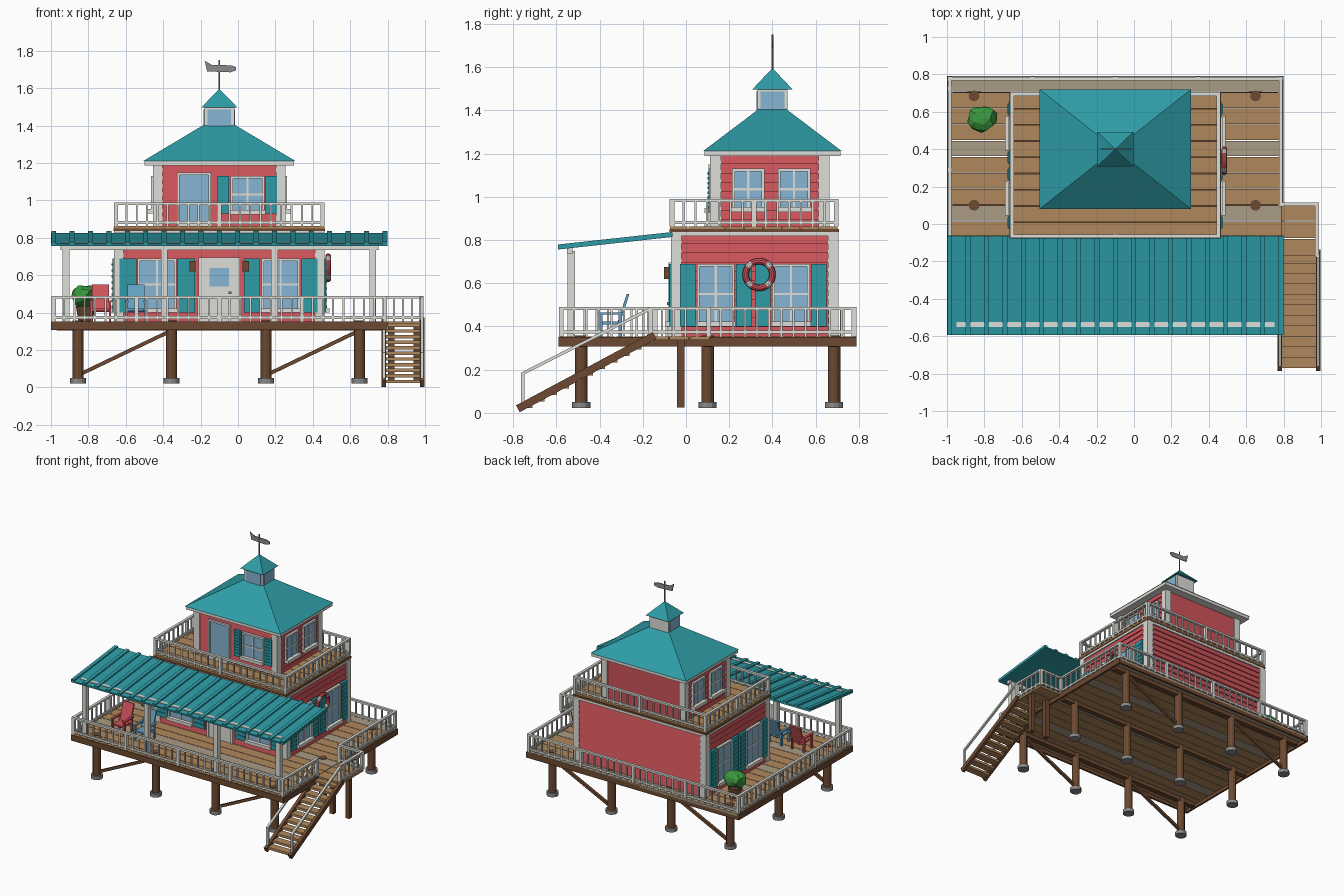
import bpy, bmesh, math, random
from mathutils import Vector, Matrix

if "Cube" in bpy.data.objects:
    bpy.data.objects.remove(bpy.data.objects["Cube"])

random.seed(4)


def srgb(r, g, b):
    return tuple((c / 255 / 12.92) if c < 11 else ((c / 255 + 0.055) / 1.055) ** 2.4 for c in (r, g, b)) + (1,)


MATS = {}
for n, c in dict(teal=(46, 156, 166), red=(207, 84, 90), white=(222, 222, 216), brown=(108, 73, 49),
                 tan=(176, 136, 92), grey_wood=(170, 155, 133), glass=(134, 182, 212), metal=(138, 138, 140),
                 green=(58, 152, 62), chair_blue=(100, 160, 195)).items():
    MATS[n] = bpy.data.materials.new(n)
    MATS[n].diffuse_color = srgb(*c)

PARTS = {}


def part(name, mat):
    if name not in PARTS:
        PARTS[name] = (bmesh.new(), mat)
    return PARTS[name][0]


def box(name, mat, x0, x1, y0, y1, z0, z1):
    m = Matrix.Translation(((x0 + x1) / 2, (y0 + y1) / 2, (z0 + z1) / 2)) @ Matrix.Diagonal((x1 - x0, y1 - y0, z1 - z0, 1))
    bmesh.ops.create_cube(part(name, mat), size=1, matrix=m)


def beam(name, mat, p, q, w, h):
    """Square bar from p to q, w wide sideways and h tall."""
    p, q = Vector(p), Vector(q)
    d = (q - p).normalized()
    side = d.cross(Vector((0, 0, 1)))
    side = side.normalized() if side.length > 1e-4 else Vector((1, 0, 0))
    r = Matrix((side, side.cross(d), d)).transposed().to_4x4()
    bmesh.ops.create_cube(part(name, mat), size=1,
                          matrix=Matrix.Translation((p + q) / 2) @ r @ Matrix.Diagonal((w, h, (q - p).length, 1)))


def cyl(name, mat, x, y, z0, z1, r1, r2=None, n=12):
    bmesh.ops.create_cone(part(name, mat), cap_ends=True, segments=n, radius1=r1, radius2=r1 if r2 is None else r2,
                          depth=z1 - z0, matrix=Matrix.Translation((x, y, (z0 + z1) / 2)))


def frustum(name, mat, lo, hi, z0, z1):
    """Four-sided taper between two rectangles (x0, x1, y0, y1)."""
    bm = part(name, mat)
    v = [[bm.verts.new((r[i], r[j], z)) for i, j in ((0, 2), (1, 2), (1, 3), (0, 3))] for r, z in ((lo, z0), (hi, z1))]
    bm.faces.new(v[0][::-1])
    bm.faces.new(v[1])
    for i in range(4):
        k = (i + 1) % 4
        bm.faces.new((v[0][i], v[0][k], v[1][k], v[1][i]))


def railing(name, p, q, z, h=0.135):
    a, b = Vector((*p, z)), Vector((*q, z))
    length = (b - a).length
    for zz, w in ((h - 0.007, 0.02), (0.02, 0.012)):
        off = Vector((0, 0, zz))
        beam(name, 'white', a + off, b + off, w, 0.014)
    n = max(1, round(length / 0.055))
    every = max(1, round(n / max(1, round(length / 0.45))))
    for i in range(n + 1):
        c = a.lerp(b, i / n)
        w = 0.011 if i % every == 0 or i == n else 0.005
        box(name, 'white', c.x - w, c.x + w, c.y - w, c.y + w, z, z + h)


# Wall-local box: u runs along the wall, o0..o1 is the distance out from it
def wbox(name, mat, side, wall, u0, u1, z0, z1, o0, o1):
    if side == 'front':
        box(name, mat, u0, u1, wall - o1, wall - o0, z0, z1)
    elif side == 'back':
        box(name, mat, u0, u1, wall + o0, wall + o1, z0, z1)
    elif side == 'right':
        box(name, mat, wall + o0, wall + o1, u0, u1, z0, z1)
    else:
        box(name, mat, wall - o1, wall - o0, u0, u1, z0, z1)


def window(side, wall, u0, u1, z0, z1, bars=True):
    t, f = 0.013, 'window_frames'
    wbox('window_glass', 'glass', side, wall, u0, u1, z0, z1, 0, 0.013)
    for a, b in ((u0, u0 + t), (u1 - t, u1)):
        wbox(f, 'white', side, wall, a, b, z0, z1, 0, 0.022)
    wbox(f, 'white', side, wall, u0, u1, z1 - t, z1, 0, 0.022)
    wbox(f, 'white', side, wall, u0 - 0.005, u1 + 0.005, z0 - 0.01, z0 + t, 0, 0.04)
    if bars:
        c, zc = (u0 + u1) / 2, (z0 + z1) / 2
        wbox(f, 'white', side, wall, c - 0.005, c + 0.005, z0, z1, 0, 0.018)
        wbox(f, 'white', side, wall, u0, u1, zc - 0.005, zc + 0.005, 0, 0.018)


def shutter(side, wall, u0, u1, z0, z1):
    wbox('shutters', 'teal', side, wall, u0 + 0.004, u1 - 0.004, z0, z1, 0, 0.02)
    for i in range(1, 9):
        z = z0 + (z1 - z0) * i / 9
        wbox('shutters', 'teal', side, wall, u0 + 0.014, u1 - 0.014, z - 0.006, z + 0.006, 0.02, 0.025)


# Pilings, footings, diagonal braces and beams
for y in (-0.485, 0.10, 0.685):
    for x in (-0.855, -0.355, 0.15, 0.65):
        cyl('pilings', 'brown', x, y, 0.03, 0.358, 0.029)
        cyl('footings', 'metal', x, y, 0.022, 0.05, 0.042)
    box('deck_beams', 'brown', -0.97, 0.77, y - 0.02, y + 0.02, 0.305, 0.337)
    if y != 0.10:
        for x in (-0.855, 0.15):
            beam('braces', 'brown', (x + 0.02, y, 0.075), (x + 0.49, y, 0.3), 0.02, 0.02)

# Main deck: planks with every fourth one weathered, and a rim
pitch = 1.38 / 16
for i in range(16):
    y1 = 0.79 - i * pitch
    box(*(('weathered_planks', 'grey_wood') if i % 4 == 0 else ('deck_planks', 'tan')),
        -0.985, 0.785, y1 - pitch + 0.004, y1, 0.335, 0.354)
for y in (-0.59, 0.775):
    box('deck_rim', 'brown', -1, 0.8, y, y + 0.015, 0.308, 0.352)
for x in (-1, 0.785):
    box('deck_rim', 'brown', x, x + 0.015, -0.59, 0.79, 0.308, 0.352)
for p, q in (((-0.985, -0.577), (0.785, -0.577)), ((-0.985, 0.777), (0.785, 0.777)), ((-0.985, -0.577), (-0.985, 0.777)),
             ((0.785, 0.105), (0.785, 0.777)), ((0.785, -0.577), (0.785, -0.17)),
             ((0.785, 0.105), (0.978, 0.105)), ((0.978, 0.105), (0.978, -0.165))):
    railing('deck_railing', p, q, 0.354)

# Landing and stairs
for i in range(3):
    box('landing', 'tan', 0.79, 0.985, -0.17 + i * 0.094, -0.08 + i * 0.094, 0.337, 0.354)
for x in (0.82, 0.955):
    box('landing_posts', 'brown', x - 0.017, x + 0.017, -0.042, -0.008, 0.025, 0.337)
for x in (0.78, 0.985):
    beam('stair_stringers', 'brown', (x, -0.778, 0.019), (x, -0.145, 0.358), 0.024, 0.036)
    box('stair_rails', 'white', x - 0.008, x + 0.008, -0.763, -0.747, 0.03, 0.185)
    beam('stair_rails', 'white', (x, -0.76, 0.18), (x, -0.165, 0.482), 0.016, 0.014)
for i in range(11):
    y, z = -0.18 - i * 0.056, 0.335 - i * 0.03
    box('stair_treads', 'tan', 0.785, 0.98, y - 0.03, y + 0.03, z - 0.012, z + 0.006)


# Two storeys with lapped siding and corner boards
def storey(name, x0, x1, y0, y1, z0, z1, n, back):
    box(name + '_walls', 'red', x0, x1, y0, y1, z0, z1)
    h = (z1 - z0) / n
    for i in range(n):
        frustum(name + '_siding', 'red', (x0 - 0.009, x1 + 0.009, y0 - 0.009, y1 + back),
                (x0 - 0.001, x1 + 0.001, y0 - 0.001, y1 + back * 0.1), z0 + i * h, z0 + (i + 1) * h)
    for x in (x0, x1):
        for y in (y0, y1):
            cx, cy = (x + 0.012 if x == x0 else x - 0.012), (y + 0.012 if y == y0 else y - 0.012)
            box(name + '_corners', 'white', cx - 0.025, cx + 0.025, cy - 0.025, cy + 0.025, z0, z1)


storey('lower_house', -0.65, 0.45, -0.057, 0.693, 0.354, 0.825, 11, 0.009)
storey('upper_house', -0.442, 0.24, 0.125, 0.65, 0.85, 1.195, 8, -0.002)
box('frieze', 'white', -0.662, 0.462, -0.069, 0.705, 0.818, 0.837)

# Balcony floor and railing
box('balcony_rim', 'brown', -0.665, 0.465, -0.077, 0.707, 0.836, 0.85)
for i in range(9):
    y = -0.075 + i * 0.0867
    box('balcony_planks', 'tan', -0.663, 0.463, y, y + 0.083, 0.845, 0.862)
c = [(-0.652, -0.065), (0.452, -0.065), (0.452, 0.695), (-0.652, 0.695)]
for i in range(4):
    railing('balcony_railing', c[i], c[(i + 1) % 4], 0.862, 0.127)

# Windows and shutters
for u in (-0.537, 0.125):
    window('front', -0.057, u, u + 0.207, 0.41, 0.69)
for a, b in ((-0.638, -0.54), (-0.33, -0.225), (0.027, 0.122), (0.335, 0.428)):
    shutter('front', -0.057, a, b, 0.40, 0.69)
for side, lower, upper in (('right', 0.45, 0.24), ('left', -0.65, -0.442)):
    for u in (0.05, 0.398):
        window(side, lower, u, u + 0.175, 0.41, 0.69)
        shutter(side, lower, u - 0.082, u - 0.002, 0.40, 0.69)
        shutter(side, lower, u + 0.177, u + 0.257, 0.40, 0.69)
    for u in (0.213, 0.425):
        window(side, upper, u, u + 0.15, 0.94, 1.13)
window('front', 0.125, -0.04, 0.142, 0.935, 1.13)
for u in (-0.113, 0.143):
    shutter('front', 0.125, u, u + 0.07, 0.93, 1.13)

# Doors and lanterns
window('front', 0.125, -0.325, -0.145, 0.872, 1.15, False)
wbox('front_door', 'white', 'front', -0.057, -0.2, 0.0, 0.354, 0.685, 0, 0.016)
for a, b, z0, z1 in ((-0.21, -0.195, 0.354, 0.695), (-0.005, 0.01, 0.354, 0.695), (-0.21, 0.01, 0.68, 0.695)):
    wbox('door_trim', 'white', 'front', -0.057, a, b, z0, z1, 0, 0.024)
wbox('door_glass', 'glass', 'front', -0.057, -0.153, -0.047, 0.54, 0.64, 0, 0.02)
wbox('door_knob', 'metal', 'front', -0.057, -0.05, -0.036, 0.5, 0.514, 0, 0.032)
for x in (-0.243, 0.041):
    wbox('lanterns', 'brown', 'front', -0.057, x - 0.017, x + 0.017, 0.62, 0.675, 0, 0.045)

# Porch roof with standing ribs, beam and posts
beam('porch_roof', 'teal', (-0.1, -0.592, 0.762), (-0.1, -0.063, 0.82), 1.8, 0.012)
for i in range(19):
    x = -0.985 + i * 1.77 / 18
    beam('porch_roof_ribs', 'teal', (x, -0.592, 0.772), (x, -0.063, 0.83), 0.026, 0.014)
box('porch_beam', 'white', -0.95, 0.75, -0.55, -0.525, 0.735, 0.778)
for x in (-0.92, -0.395, 0.195, 0.72):
    box('porch_posts', 'white', x - 0.018, x + 0.018, -0.549, -0.513, 0.354, 0.75)

# Hip roof, cupola and weather vane
box('roof_fascia', 'white', -0.5, 0.3, 0.085, 0.715, 1.188, 1.214)
frustum('main_roof', 'teal', (-0.505, 0.305, 0.08, 0.72), (-0.101, -0.099, 0.399, 0.401), 1.212, 1.453)
box('cupola', 'white', -0.18, -0.02, 0.33, 0.47, 1.33, 1.5)
for y in (0.327, 0.471):
    if y < 0.4:
        box('cupola_glass', 'glass', -0.163, -0.037, y, y + 0.006, 1.395, 1.487)
for x in (-0.184, -0.022):
    box('cupola_glass', 'glass', x, x + 0.006, 0.345, 0.455, 1.395, 1.487)
frustum('cupola_roof', 'teal', (-0.197, -0.003, 0.307, 0.493), (-0.101, -0.099, 0.399, 0.401), 1.497, 1.595)
cyl('vane_pole', 'metal', -0.1, 0.4, 1.58, 1.75, 0.004, n=8)
bm = part('weather_vane', 'metal')
f = bm.faces.new([bm.verts.new((x, 0.397, z)) for x, z in (
    (-0.165, 1.69), (-0.04, 1.685), (-0.012, 1.695), (-0.01, 1.712), (-0.035, 1.722), (-0.14, 1.725), (-0.178, 1.747))])
g = bmesh.ops.extrude_face_region(bm, geom=[f])
bmesh.ops.translate(bm, vec=(0, 0.006, 0), verts=[v for v in g['geom'] if isinstance(v, bmesh.types.BMVert)])

# Two porch chairs
for name, mat, x in (('red_chair', 'red', -0.735), ('blue_chair', 'chair_blue', -0.545)):
    box(name, mat, x - 0.042, x + 0.042, -0.4, -0.3, 0.41, 0.422)
    beam(name, mat, (x, -0.315, 0.405), (x, -0.268, 0.55), 0.09, 0.012)
    for s in (-1, 1):
        a = x + s * 0.05
        box(name, mat, a - 0.009, a + 0.009, -0.41, -0.29, 0.455, 0.465)
        for y in (-0.395, -0.305):
            box(name, mat, a - 0.006, a + 0.006, y - 0.008, y + 0.008, 0.354, 0.457)

# Potted shrub
cyl('plant_pot', 'brown', -0.815, 0.57, 0.354, 0.435, 0.038, 0.052)
bm = part('shrub', 'green')
g = bmesh.ops.create_icosphere(bm, subdivisions=2, radius=1)
for v in g['verts']:
    v.co = v.co * random.uniform(0.75, 1.12)
    v.co = Vector((-0.815 + v.co.x * 0.083, 0.568 + v.co.y * 0.075, 0.488 + v.co.z * 0.064))

for name, (bm, mat) in PARTS.items():
    bmesh.ops.recalc_face_normals(bm, faces=bm.faces[:])
    me = bpy.data.meshes.new(name)
    bm.to_mesh(me)
    me.materials.append(MATS[mat])
    bpy.context.collection.objects.link(bpy.data.objects.new(name, me))

# Life ring with four white bands
bpy.ops.mesh.primitive_torus_add(major_segments=32, minor_segments=10, major_radius=0.062, minor_radius=0.015,
                                 location=(0.482, 0.338, 0.64), rotation=(0, math.pi / 2, 0))
ring = bpy.context.object
ring.name = 'life_ring'
ring.data.materials.append(MATS['red'])
ring.data.materials.append(MATS['white'])
for p in ring.data.polygons:
    a = math.degrees(math.atan2(p.center.y, p.center.x)) % 90
    p.material_index = 1 if 33 < a < 57 else 0
bpy.ops.object.shade_smooth_by_angle()

for m in bpy.data.materials:
    if m.users and not m.is_grease_pencil:
        m.use_nodes = True
        m.node_tree.nodes["Principled BSDF"].inputs["Base Color"].default_value = m.diffuse_color
